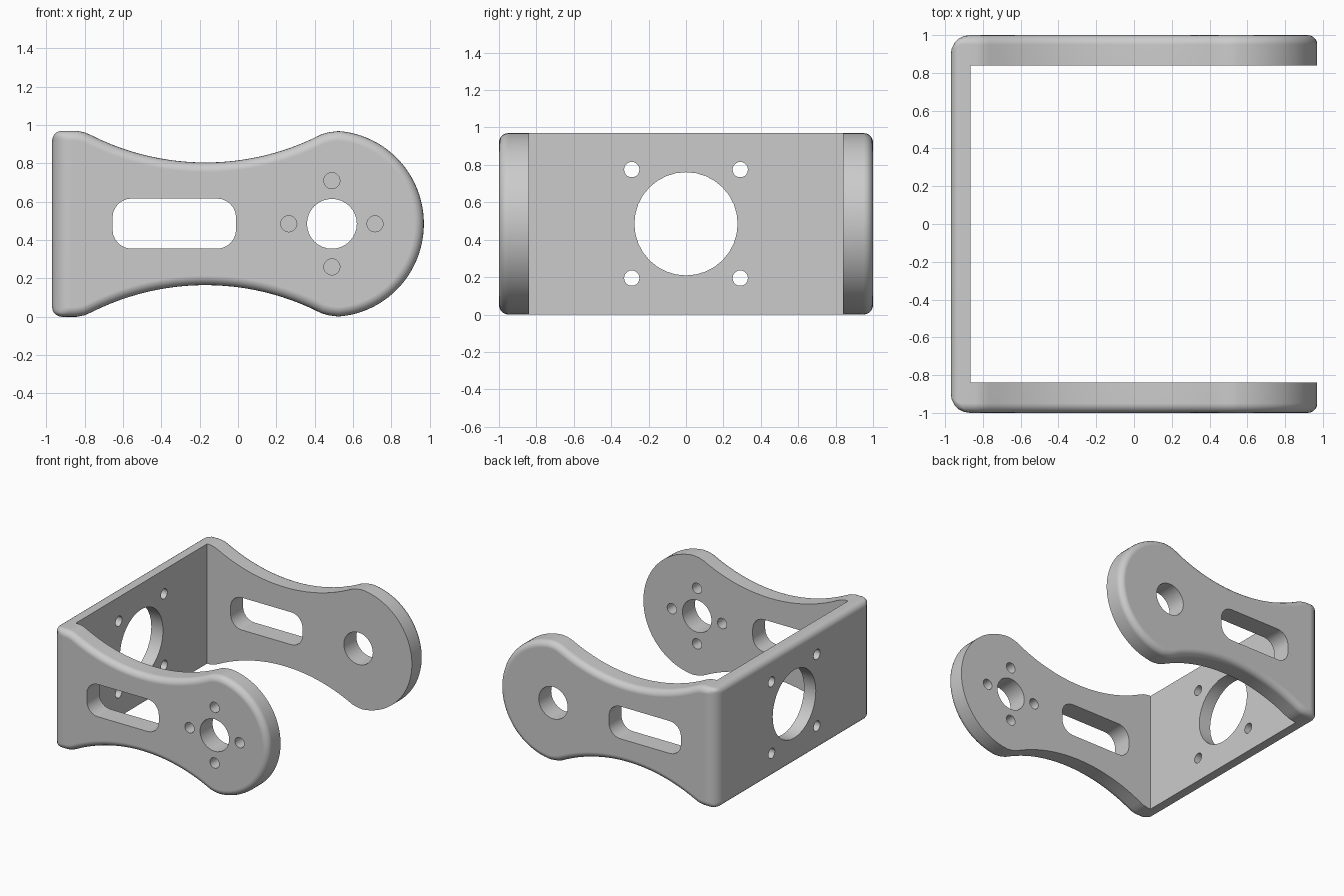
import bpy, bmesh
from math import sin, cos, sqrt, radians, pi

cube = bpy.data.objects.get("Cube")
if cube:
    bpy.data.objects.remove(cube, do_unlink=True)

MID = 0.485      # mid height of the bracket
HALF = 0.97      # half length along x
PIVOT = 0.49     # x of the round arm end

grey = bpy.data.materials.new("plain grey")
grey.use_nodes = True
COLOUR = (0.6, 0.6, 0.6, 1)
grey.diffuse_color = COLOUR
grey.node_tree.nodes["Principled BSDF"].inputs["Base Color"].default_value = COLOUR


def prism(name, outline, axis, lo, hi):
    """Extrude a 2D outline along y (outline is x, z) or along x (outline is y, z)."""
    def place(p, d):
        return (p[0], d, p[1]) if axis == "y" else (d, p[0], p[1])
    bm = bmesh.new()
    a = [bm.verts.new(place(p, lo)) for p in outline]
    b = [bm.verts.new(place(p, hi)) for p in outline]
    bm.faces.new(a)
    bm.faces.new(b)
    for i in range(len(a)):
        j = (i + 1) % len(a)
        bm.faces.new((a[i], a[j], b[j], b[i]))
    bmesh.ops.recalc_face_normals(bm, faces=bm.faces)
    mesh = bpy.data.meshes.new(name)
    bm.to_mesh(mesh)
    bm.free()
    mesh.materials.append(grey)
    obj = bpy.data.objects.new(name, mesh)
    bpy.context.collection.objects.link(obj)
    return obj


def circle(u, v, r, n=32):
    return [(u + r * cos(2 * pi * i / n), v + r * sin(2 * pi * i / n)) for i in range(n)]


def rounded_rect(u0, u1, v0, v1, r, n=6):
    pts = []
    corners = ((u1 - r, v1 - r), (u0 + r, v1 - r), (u0 + r, v0 + r), (u1 - r, v0 + r))
    for k, (u, v) in enumerate(corners):
        for i in range(n + 1):
            t = pi / 2 * (k + i / n)
            pts.append((u + r * cos(t), v + r * sin(t)))
    return pts


# Side outline: square back, waisted middle, round end
upper = [(-HALF, 0.485), (-0.84, 0.485), (-0.80, 0.477)]
for i in range(25):
    x = -0.765 + 1.2 * i / 24
    upper.append((x, 1.64 - sqrt(1.32 ** 2 - (x + 0.17) ** 2)))
upper.append((0.475, 0.478))
for i in range(24):
    t = radians(86 - 86 * i / 23)
    upper.append((PIVOT + 0.48 * cos(t), 0.485 * sin(t)))
outline = [(x, MID + z) for x, z in upper]
outline += [(x, MID - z) for x, z in reversed(upper[:-1])]
bracket = prism("bracket", outline, "y", -1, 1)

# Round the outer rims and the back, with wider upright back corners
bm = bmesh.new()
bm.from_mesh(bracket.data)
weight = bm.edges.layers.float.new("bevel_weight_edge")
for e in bm.edges:
    p, q = (v.co for v in e.verts)
    at_back = max(p.x, q.x) < -HALF + 0.001
    if abs(p.y - q.y) < 0.001:
        e[weight] = 1.0 if at_back else 0.5
    elif at_back:
        e[weight] = 0.5
bm.to_mesh(bracket.data)
bm.free()
bevel = bracket.modifiers.new("round_edges", "BEVEL")
bevel.limit_method = "WEIGHT"
bevel.width = 0.1
bevel.segments = 5

# Cutters: cavity between arms, arm slots, pivot holes, screw holes, plate holes
cavity = [(-0.865, -0.5), (1.5, -0.5), (1.5, 1.5), (-0.865, 1.5)]
cutters = [
    prism("cavity_cutter", cavity, "y", -0.84, 0.84),
    prism("slot_cutter", rounded_rect(-0.655, -0.01, 0.355, 0.617, 0.1), "y", -1.2, 1.2),
    prism("pivot_cutter", circle(PIVOT, MID, 0.13), "y", -1.2, 1.2),
    prism("plate_cutter", circle(0, MID, 0.276), "x", -1.2, -0.7),
]
for k in range(4):
    du, dv = 0.225 * cos(k * pi / 2), 0.225 * sin(k * pi / 2)
    cutters.append(prism("arm_screw_cutter", circle(PIVOT + du, MID + dv, 0.042, 20), "y", -1.2, -0.7))
for sy in (-1, 1):
    for sz in (-1, 1):
        cutters.append(prism("plate_screw_cutter", circle(0.29 * sy, MID + 0.29 * sz, 0.041, 20), "x", -1.2, -0.7))

for c in cutters:
    c.hide_render = True
    cut = bracket.modifiers.new("cut", "BOOLEAN")
    cut.operation = "DIFFERENCE"
    cut.solver = "EXACT"
    cut.object = c

# Bake the cuts, then shade smooth with sharp edges kept
bpy.ops.object.select_all(action="DESELECT")
bpy.context.view_layer.objects.active = bracket
bracket.select_set(True)
for name in [m.name for m in bracket.modifiers]:
    bpy.ops.object.modifier_apply(modifier=name)
for c in cutters:
    bpy.data.objects.remove(c, do_unlink=True)
bpy.ops.object.shade_smooth_by_angle(angle=radians(32))
normals = bracket.modifiers.new("even_shading", "WEIGHTED_NORMAL")
normals.keep_sharp = True
